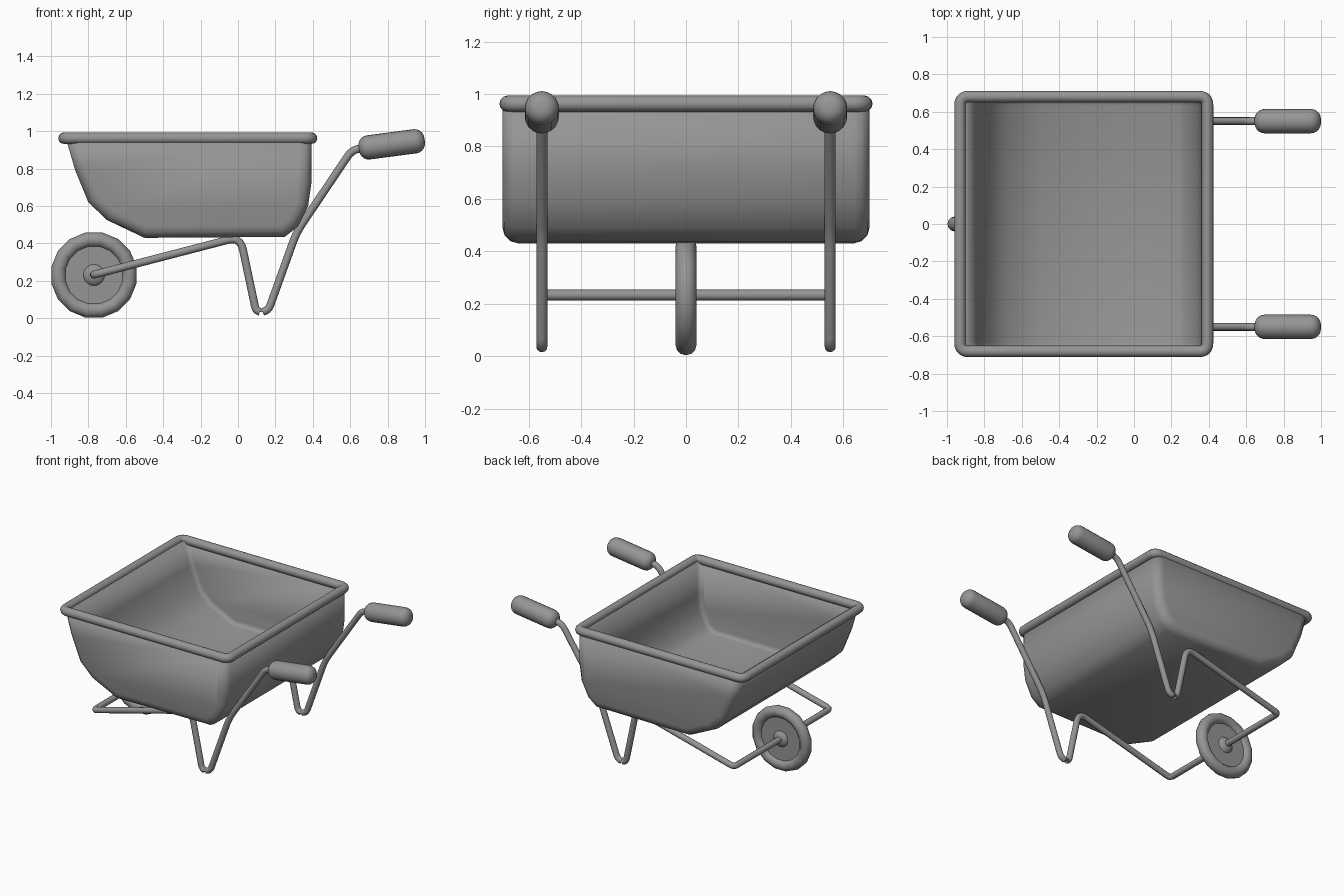
import bpy, bmesh, math
from mathutils import Vector, Matrix

cube = bpy.data.objects.get("Cube")
if cube:
    bpy.data.objects.remove(cube, do_unlink=True)

GREY = (0.3, 0.3, 0.3, 1.0)
mat = bpy.data.materials.new("grey metal")
mat.use_nodes = True
mat.diffuse_color = GREY
mat.node_tree.nodes["Principled BSDF"].inputs["Base Color"].default_value = GREY


def finish(obj, angle=45):
    """Give the part its colour and smooth its shading."""
    obj.data.materials.clear()
    obj.data.materials.append(mat)
    bpy.ops.object.select_all(action="DESELECT")
    obj.select_set(True)
    bpy.context.view_layer.objects.active = obj
    bpy.ops.object.shade_smooth_by_angle(angle=math.radians(angle))
    return obj


def from_bmesh(name, bm, angle=45):
    mesh = bpy.data.meshes.new(name)
    bm.to_mesh(mesh)
    bm.free()
    obj = bpy.data.objects.new(name, mesh)
    bpy.context.collection.objects.link(obj)
    return finish(obj, angle)


def rounded(corners, cyclic, steps=5):
    """Replace each (point, cut) corner by a short smooth bend."""
    pts, n = [], len(corners)
    for i, (p, cut) in enumerate(corners):
        p = Vector(p)
        if not cyclic and i in (0, n - 1):
            pts.append(p)
            continue
        a = p + (Vector(corners[i - 1][0]) - p).normalized() * cut
        b = p + (Vector(corners[(i + 1) % n][0]) - p).normalized() * cut
        for k in range(steps + 1):
            t = k / steps
            pts.append(a.lerp(p, t).lerp(p.lerp(b, t), t))
    return pts


def tube(name, corners, radius, cyclic=False):
    pts = rounded(corners, cyclic)
    curve = bpy.data.curves.new(name, "CURVE")
    curve.dimensions = "3D"
    curve.bevel_depth = radius
    curve.bevel_resolution = 4
    curve.use_fill_caps = True
    spline = curve.splines.new("POLY")
    spline.points.add(len(pts) - 1)
    for sp, p in zip(spline.points, pts):
        sp.co = (*p, 1)
    spline.use_cyclic_u = cyclic
    obj = bpy.data.objects.new(name, curve)
    bpy.context.collection.objects.link(obj)
    bpy.ops.object.select_all(action="DESELECT")
    obj.select_set(True)
    bpy.context.view_layer.objects.active = obj
    bpy.ops.object.convert(target="MESH")
    return finish(bpy.context.object)


# Tray: side profile extruded across, open at the top, rounded and thickened
PROFILE = [(-0.92, 0.96), (-0.87, 0.79), (-0.80, 0.62), (-0.70, 0.525), (-0.50, 0.43),
           (0.25, 0.435), (0.32, 0.49), (0.375, 0.6), (0.392, 0.72), (0.392, 0.96)]
HALF = 0.70
bm = bmesh.new()
near = bm.faces.new([bm.verts.new((x, -HALF, z)) for x, z in PROFILE])
ext = bmesh.ops.extrude_face_region(bm, geom=[near], use_keep_orig=True)
bmesh.ops.translate(bm, vec=(0, 2 * HALF, 0),
                    verts=[g for g in ext["geom"] if isinstance(g, bmesh.types.BMVert)])
bmesh.ops.recalc_face_normals(bm, faces=bm.faces)
top = [f for f in bm.faces if f.normal.z > 0.9]
bmesh.ops.delete(bm, geom=top, context="FACES")
sides = [e for e in bm.edges if len(e.link_faces) == 2
         and abs(e.verts[0].co.y - e.verts[1].co.y) < 0.01]
bmesh.ops.bevel(bm, geom=sides, offset=0.06, segments=3, profile=0.5,
                affect="EDGES", clamp_overlap=False)
tray = from_bmesh("tray", bm, 50)
shell = tray.modifiers.new("thickness", "SOLIDIFY")
shell.thickness = 0.035
shell.offset = -1
shell.use_even_offset = True

# Rolled rim around the top of the tray
X0, X1, Y = -0.93, 0.393, 0.681
tube("tray_rim", [((x, y, 0.963), 0.045) for x, y in
                  ((X0, -Y), (X1, -Y), (X1, Y), (X0, Y))], 0.031, cyclic=True)

# Frame: one bent tube from one grip, round the leg, through the axle, and back
GRIP_Y = 0.55
SIDE = [((0.80, 0.926), 0), ((0.61, 0.901), 0.04), ((0.313, 0.46), 0.06),
        ((0.160, 0.034), 0.04), ((0.097, 0.034), 0.03),
        ((0.012, 0.436), 0.07), ((-0.77, 0.233), 0.03)]
half = [((x, -GRIP_Y, z), cut) for (x, z), cut in SIDE]
other = [((x, GRIP_Y, z), cut) for (x, z), cut in reversed(SIDE)]
tube("frame", half + other, 0.021)

# Hand grips: rounded cylinders tilted up at the back
for side, y in (("right", -GRIP_Y), ("left", GRIP_Y)):
    bm = bmesh.new()
    bmesh.ops.create_cone(bm, cap_ends=True, segments=20, radius1=0.065,
                          radius2=0.065, depth=0.355)
    ends = [e for e in bm.edges if abs(e.verts[0].co.z - e.verts[1].co.z) < 0.01]
    bmesh.ops.bevel(bm, geom=ends, offset=0.052, segments=5, profile=0.5, affect="EDGES")
    bm.transform(Matrix.Translation((0.822, y, 0.93))
                 @ Matrix.Rotation(math.radians(90 - 7.5), 4, "Y"))
    from_bmesh(side + "_grip", bm)

# Wheel: tyre, thin disc and domed hub
CENTRE = Vector((-0.77, 0, 0.231))
SPIN = Matrix.Translation(CENTRE) @ Matrix.Rotation(math.pi / 2, 4, "X")
bpy.ops.mesh.primitive_torus_add(major_radius=0.192, minor_radius=0.04,
                                 major_segments=16, minor_segments=12)
tyre = bpy.context.object
tyre.name = "tyre"
tyre.data.transform(SPIN @ Matrix.Rotation(math.pi / 16, 4, "Z"))
finish(tyre, 50)

bm = bmesh.new()
bmesh.ops.create_cone(bm, cap_ends=True, segments=32, radius1=0.175,
                      radius2=0.175, depth=0.03)
bm.transform(SPIN)
from_bmesh("wheel_disc", bm)

bm = bmesh.new()
bmesh.ops.create_uvsphere(bm, u_segments=20, v_segments=12, radius=0.062)
bm.transform(SPIN @ Matrix.Diagonal((1, 1, 0.65, 1)))
from_bmesh("wheel_hub", bm)
